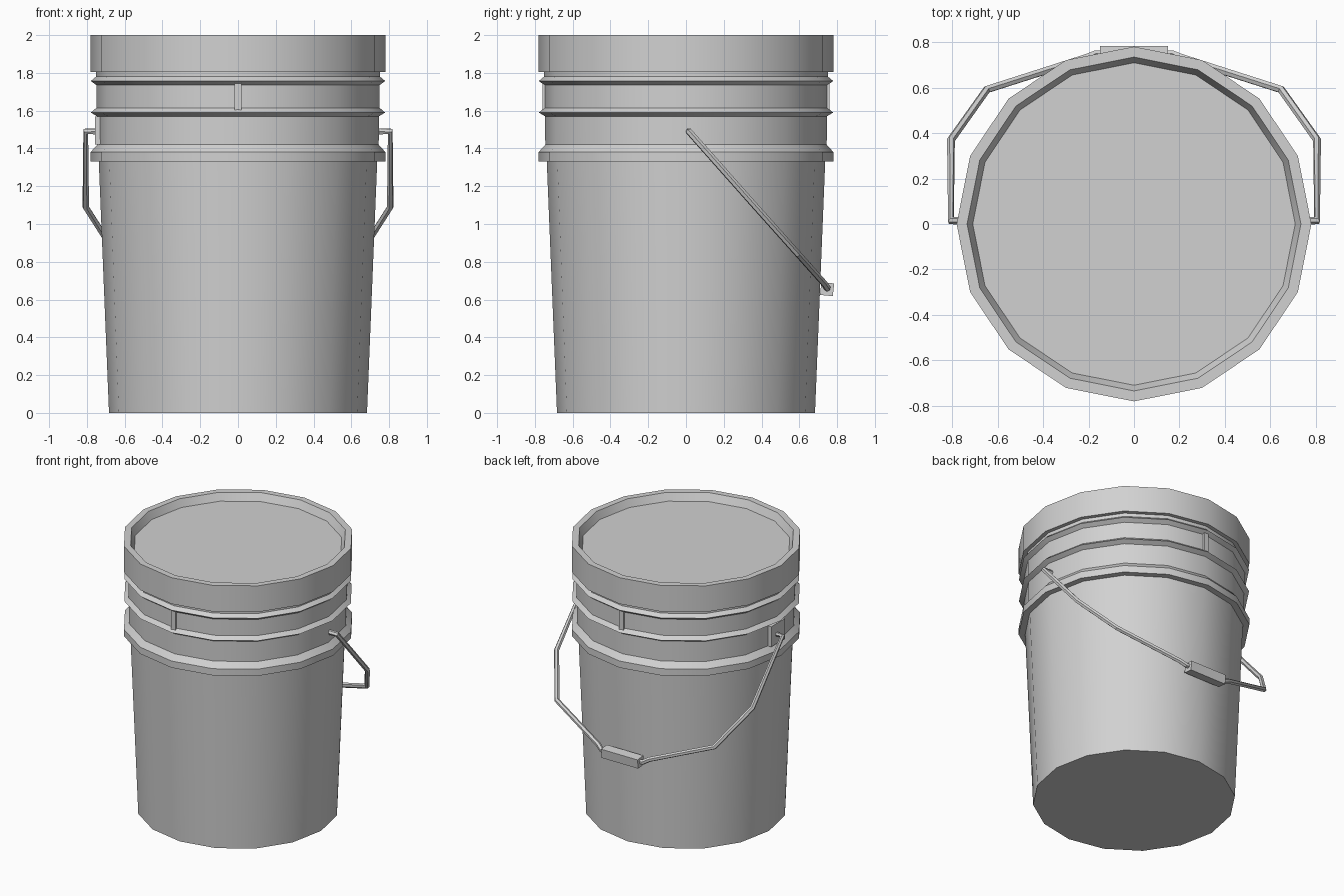
import bpy
import bmesh
import math
from mathutils import Matrix

cube = bpy.data.objects.get("Cube")
if cube:
    bpy.data.objects.remove(cube, do_unlink=True)

SIDES = 16
GREY = (0.64, 0.64, 0.64, 1.0)
plastic = bpy.data.materials.new("grey_plastic")
plastic.use_nodes = True
plastic.diffuse_color = GREY
plastic.node_tree.nodes["Principled BSDF"].inputs["Base Color"].default_value = GREY


def finish(obj):
    """Apply the material and smooth the shallow edges."""
    obj.data.materials.clear()
    obj.data.materials.append(plastic)
    bpy.ops.object.select_all(action="DESELECT")
    obj.select_set(True)
    bpy.context.view_layer.objects.active = obj
    bpy.ops.object.shade_smooth_by_angle(angle=math.radians(30))


def add_mesh(name, bm):
    bmesh.ops.recalc_face_normals(bm, faces=bm.faces)
    mesh = bpy.data.meshes.new(name)
    bm.to_mesh(mesh)
    bm.free()
    obj = bpy.data.objects.new(name, mesh)
    bpy.context.collection.objects.link(obj)
    finish(obj)
    return obj


def lathe(name, profile):
    """Turn a (radius, height) profile around z, capped at both ends."""
    bm = bmesh.new()
    rings = []
    for r, z in profile:
        angles = [math.tau * i / SIDES for i in range(SIDES)]
        rings.append([bm.verts.new((r * math.cos(a), r * math.sin(a), z)) for a in angles])
    for low, high in zip(rings, rings[1:]):
        for i in range(SIDES):
            j = (i + 1) % SIDES
            bm.faces.new((low[i], low[j], high[j], high[i]))
    bm.faces.new(rings[0])
    bm.faces.new(rings[-1])
    return add_mesh(name, bm)


def box(name, centre, size, tilt=0.0):
    bm = bmesh.new()
    matrix = (Matrix.Translation(centre) @ Matrix.Rotation(tilt, 4, "X")
              @ Matrix.Diagonal((*size, 1)))
    bmesh.ops.create_cube(bm, size=1, matrix=matrix)
    return add_mesh(name, bm)


# Tapered body with the lower flange and two reinforcing ridges
lathe("bucket_body", [
    (0.683, 0), (0.737, 1.33), (0.781, 1.33), (0.781, 1.38), (0.745, 1.42),
    (0.746, 1.57), (0.779, 1.59), (0.75, 1.615),
    (0.75, 1.735), (0.779, 1.757), (0.752, 1.78), (0.752, 1.81),
])

# Lid with raised rim and recessed panel
lathe("lid", [(0.74, 1.805), (0.781, 1.805), (0.781, 2.0), (0.735, 2.0), (0.71, 1.945)])

# Upright ribs between the ridges, front and back
for name, side in (("front_rib", -1), ("back_rib", 1)):
    box(name, (0, side * 0.735, 1.673), (0.036, 0.05, 0.15))

# Handle mounting plate
box("handle_mount", (-0.74, 0, 1.495), (0.036, 0.16, 0.15))

# Wire handle, mirrored about the middle
half = [(0.72, 0.015, 1.49), (0.806, 0.015, 1.49), (0.806, 0.37, 1.09),
        (0.648, 0.592, 0.842), (0.21, 0.732, 0.685), (0.17, 0.748, 0.66)]
path = half + [(-x, y, z) for x, y, z in reversed(half)]
curve = bpy.data.curves.new("wire_handle", "CURVE")
curve.dimensions = "3D"
curve.bevel_depth = 0.018
curve.bevel_resolution = 1
curve.use_fill_caps = True
spline = curve.splines.new("POLY")
spline.points.add(len(path) - 1)
for point, co in zip(spline.points, path):
    point.co = (*co, 1)
handle = bpy.data.objects.new("wire_handle", curve)
bpy.context.collection.objects.link(handle)
bpy.ops.object.select_all(action="DESELECT")
handle.select_set(True)
bpy.context.view_layer.objects.active = handle
bpy.ops.object.convert(target="MESH")
finish(bpy.context.view_layer.objects.active)

# Hand grip
box("handle_grip", (0, 0.747, 0.655), (0.3, 0.068, 0.068), math.radians(-6))
